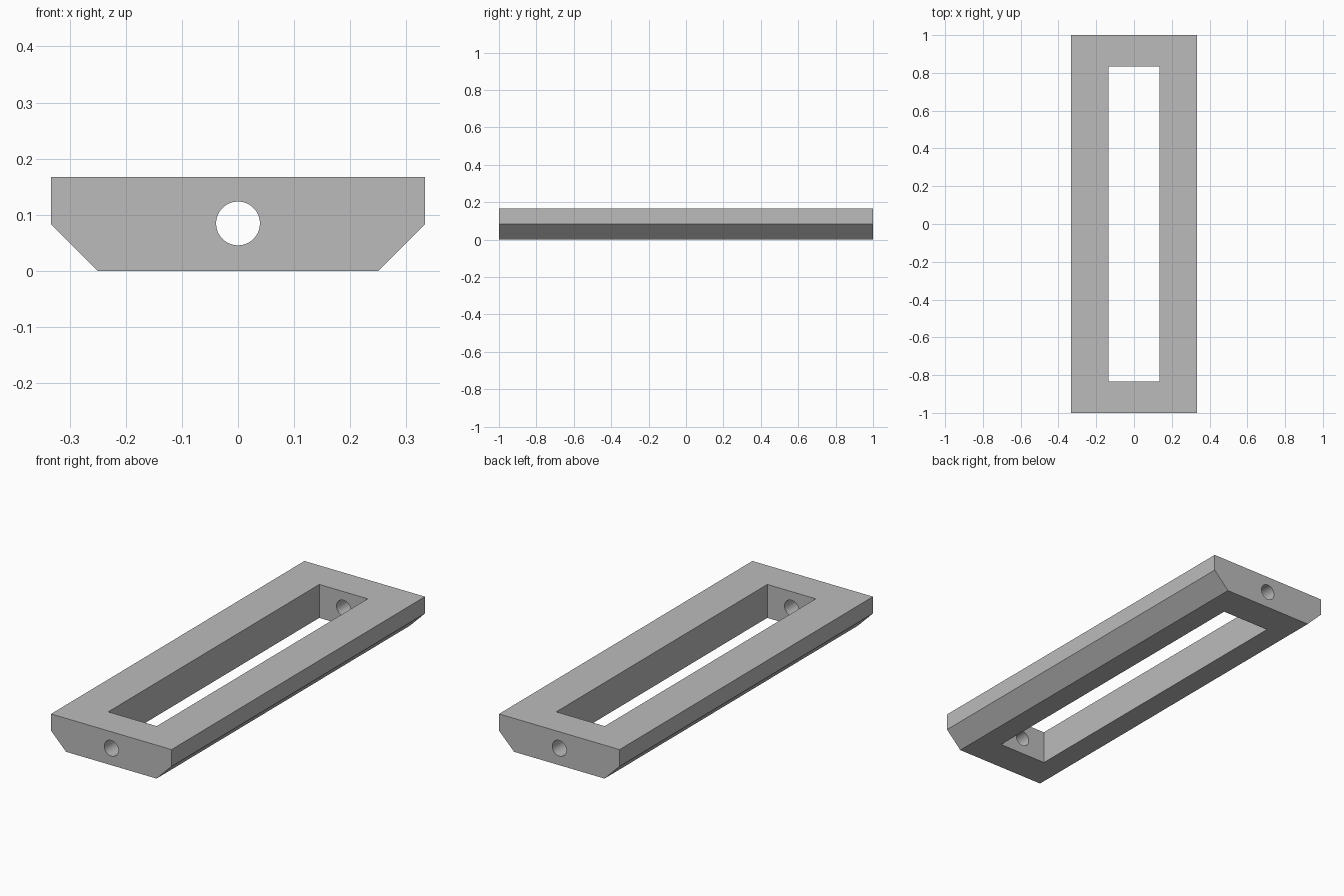
import bpy
import bmesh
from math import radians

cube = bpy.data.objects.get("Cube")
if cube:
    bpy.data.objects.remove(cube)

HALF_W, HALF_L, HEIGHT = 0.333, 1.0, 0.167
CHAMFER = 0.083

grey = bpy.data.materials.new("plain grey")
grey.use_nodes = True
colour = (0.5, 0.5, 0.5, 1)
grey.diffuse_color = colour
grey.node_tree.nodes["Principled BSDF"].inputs["Base Color"].default_value = colour

# Frame body: chamfered cross-section extruded along y
profile = [(HALF_W - CHAMFER, 0), (HALF_W, CHAMFER), (HALF_W, HEIGHT)]
profile += [(-x, z) for x, z in reversed(profile)]
bm = bmesh.new()
face = bm.faces.new([bm.verts.new((x, -HALF_L, z)) for x, z in profile])
extruded = bmesh.ops.extrude_face_region(bm, geom=[face])["geom"]
bmesh.ops.translate(bm, vec=(0, 2 * HALF_L, 0),
                    verts=[v for v in extruded if isinstance(v, bmesh.types.BMVert)])
bmesh.ops.recalc_face_normals(bm, faces=bm.faces)
mesh = bpy.data.meshes.new("frame")
bm.to_mesh(mesh)
bm.free()
frame = bpy.data.objects.new("frame", mesh)
bpy.context.collection.objects.link(frame)
mesh.materials.append(grey)


def cut(cutter, name):
    """Subtract a hidden cutter from the frame."""
    cutter.name = name
    cutter.data.materials.append(grey)
    cutter.hide_render = True
    mod = frame.modifiers.new(name, "BOOLEAN")
    mod.operation, mod.solver, mod.object = "DIFFERENCE", "EXACT", cutter
    bpy.context.view_layer.objects.active = frame
    bpy.ops.object.modifier_apply(modifier=name)
    bpy.data.objects.remove(cutter)


# Long slot through the top and bottom
bpy.ops.mesh.primitive_cube_add(size=2, location=(0, 0, HEIGHT / 2))
slot = bpy.context.object
slot.scale = (0.134, 0.833, HEIGHT)
bpy.context.view_layer.update()
cut(slot, "slot_cutter")

# Round hole through both end walls
bpy.ops.mesh.primitive_cylinder_add(vertices=64, radius=0.039, depth=3,
                                    location=(0, 0, HEIGHT / 2 + 0.001),
                                    rotation=(radians(90), 0, 0))
cut(bpy.context.object, "hole_cutter")

# Smooth hole walls, sharp edges elsewhere
bpy.ops.object.select_all(action="DESELECT")
frame.select_set(True)
bpy.context.view_layer.objects.active = frame
bpy.ops.object.shade_smooth_by_angle(angle=radians(30))
